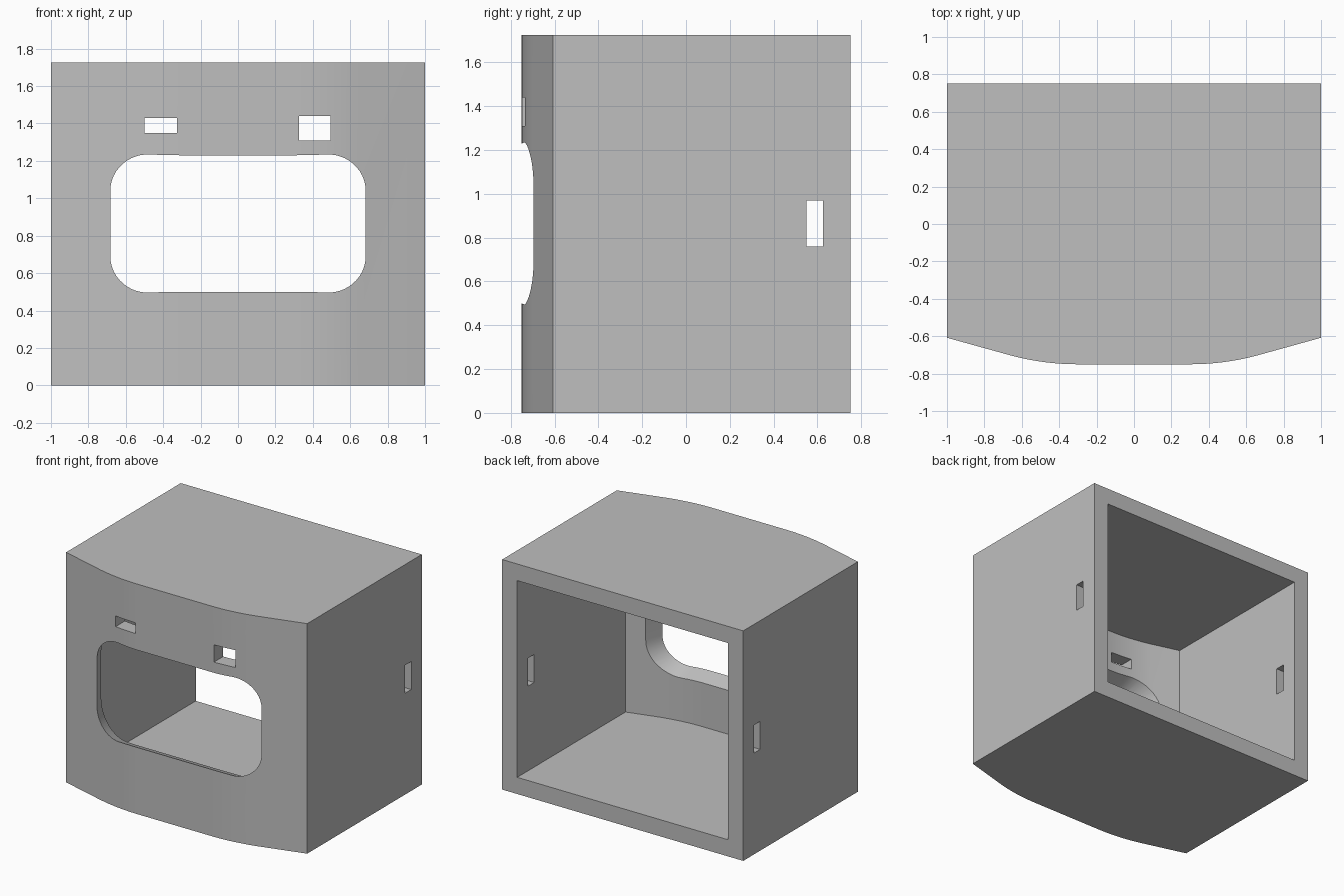
import bpy, bmesh, math

cube = bpy.data.objects.get("Cube")
if cube:
    bpy.data.objects.remove(cube, do_unlink=True)

HEIGHT, WALL, FRONT_WALL, BACK = 1.725, 0.125, 0.11, 0.75

grey = bpy.data.materials.new("plain_grey")
grey.use_nodes = True
grey.diffuse_color = (0.52, 0.52, 0.52, 1)
grey.node_tree.nodes["Principled BSDF"].inputs["Base Color"].default_value = grey.diffuse_color


def loft(name, first, last):
    """Closed solid between two matching rings of points."""
    bm = bmesh.new()
    a = [bm.verts.new(p) for p in first]
    b = [bm.verts.new(p) for p in last]
    n = len(a)
    bm.faces.new(a)
    bm.faces.new(b[::-1])
    for i in range(n):
        j = (i + 1) % n
        bm.faces.new((a[i], b[i], b[j], a[j]))
    bmesh.ops.recalc_face_normals(bm, faces=bm.faces)
    mesh = bpy.data.meshes.new(name)
    bm.to_mesh(mesh)
    bm.free()
    mesh.materials.append(grey)
    obj = bpy.data.objects.new(name, mesh)
    bpy.context.collection.objects.link(obj)
    return obj


def block(name, x, y, z):
    ring = [(x[0], y[0]), (x[1], y[0]), (x[1], y[1]), (x[0], y[1])]
    return loft(name, [(*p, z[0]) for p in ring], [(*p, z[1]) for p in ring])


def bowed_prism(name, half_width, shift, back, z0, z1):
    """Prism with a flat front centre, rounded bends and slanted flanks."""
    flat, bend, steps = 0.3, math.radians(15.5), 12
    radius = 0.37 / math.sin(bend)
    side = [(flat + radius * math.sin(bend * i / steps),
             -BACK + radius * (1 - math.cos(bend * i / steps)) + shift)
            for i in range(steps + 1)]
    x, y = side[-1]
    side += [(half_width, y + (half_width - x) * math.tan(bend)), (half_width, back)]
    ring = side + [(-px, py) for px, py in reversed(side)]
    return loft(name, [(*p, z0) for p in ring], [(*p, z1) for p in ring])


def window_ring(y):
    """Rounded rectangle that widens towards the inside."""
    grow = 0.42 * (y + BACK)
    w, h, r, zc = 0.66 + grow, 0.365 + grow, 0.19 + grow, 0.865
    ring = []
    for k, (sx, sz) in enumerate([(1, 1), (-1, 1), (-1, -1), (1, -1)]):
        for i in range(13):
            t = math.pi / 2 * (k + i / 12)
            ring.append((sx * (w - r) + r * math.cos(t), y,
                         zc + sz * (h - r) + r * math.sin(t)))
    return ring


# Outer housing
housing = bowed_prism("housing", 1, 0, BACK, 0, HEIGHT)

# Hollow interior open at the back, flared window, front slots, side slots
cutters = [
    bowed_prism("interior_cutter", 1 - WALL, FRONT_WALL, BACK + 0.2, WALL, HEIGHT - WALL),
    loft("window_cutter", window_ring(-0.85), window_ring(-0.45)),
    block("small_slot_cutter", (-0.5, -0.325), (-0.9, -0.5), (1.35, 1.43)),
    block("large_slot_cutter", (0.325, 0.495), (-0.9, -0.5), (1.31, 1.44)),
    block("side_slot_cutter", (-1.2, 1.2), (0.55, 0.625), (0.76, 0.97)),
]

bpy.ops.object.select_all(action='DESELECT')
housing.select_set(True)
bpy.context.view_layer.objects.active = housing
for cutter in cutters:
    cutter.hide_render = True
    mod = housing.modifiers.new(cutter.name, 'BOOLEAN')
    mod.operation, mod.solver, mod.object = 'DIFFERENCE', 'EXACT', cutter
    bpy.ops.object.modifier_apply(modifier=mod.name)
    bpy.data.objects.remove(cutter, do_unlink=True)

bpy.ops.object.shade_smooth_by_angle(angle=math.radians(25))
